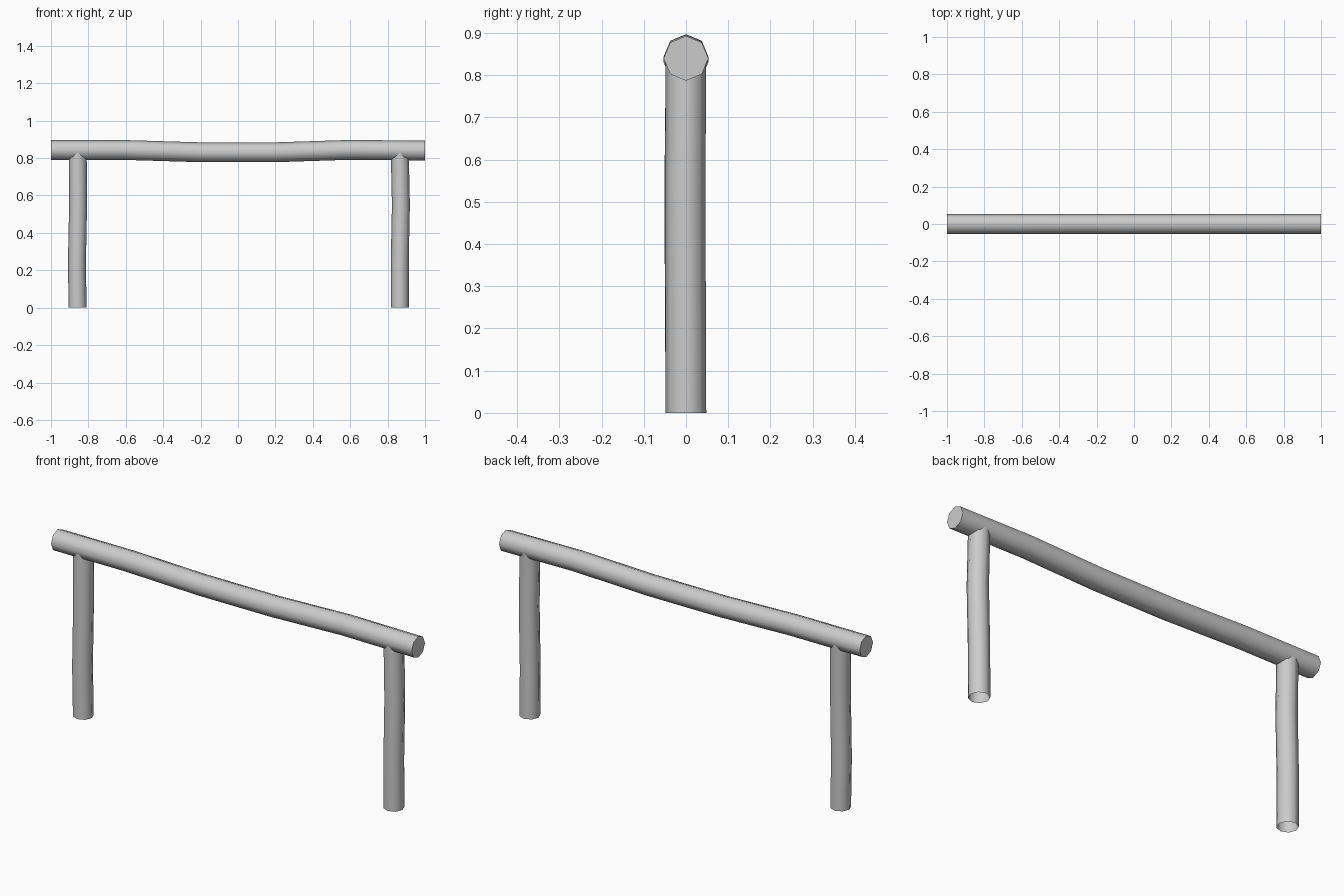
import bpy, bmesh, math
from mathutils import Vector

if "Cube" in bpy.data.objects:
    bpy.data.objects.remove(bpy.data.objects["Cube"])

SIDES = 8


def log(name, path, u, v, capped):
    """Eight-sided log: rings of (centre, radius) spanned by axes u and v."""
    bm = bmesh.new()
    rings = []
    for centre, r in path:
        ring = []
        for i in range(SIDES):
            a = 2 * math.pi * i / SIDES
            ring.append(bm.verts.new(Vector(centre) + r * (math.cos(a) * u + math.sin(a) * v)))
        rings.append(ring)
    for a, b in zip(rings, rings[1:]):
        for i in range(SIDES):
            j = (i + 1) % SIDES
            bm.faces.new((a[i], a[j], b[j], b[i]))
    if capped:
        bm.faces.new(rings[0][::-1])
        bm.faces.new(rings[-1])
    mesh = bpy.data.meshes.new(name)
    bm.to_mesh(mesh)
    bm.free()
    obj = bpy.data.objects.new(name, mesh)
    bpy.context.collection.objects.link(obj)
    bpy.ops.object.select_all(action='DESELECT')
    obj.select_set(True)
    bpy.context.view_layer.objects.active = obj
    bpy.ops.object.shade_smooth_by_angle(angle=math.radians(60))
    return obj


X, Y, Z = Vector((1, 0, 0)), Vector((0, 1, 0)), Vector((0, 0, 1))

# Sagging top rail with closed ends
rail = [(-1, 0.843), (-0.6, 0.843), (-0.2, 0.831), (0.2, 0.831), (0.6, 0.844), (1, 0.84)]
log("top_rail", [((x, 0, z), 0.053) for x, z in rail], Y, Z, True)

# Slightly crooked posts, open at the bottom, tops hidden in the rail
left = [(-0.858, 0, 0), (-0.861, -0.002, 0.25), (-0.855, -0.003, 0.55), (-0.857, 0, 0.83)]
right = [(0.865, 0, 0), (0.865, -0.001, 0.25), (0.871, -0.002, 0.55), (0.865, 0, 0.83)]
for name, path in (("left_post", left), ("right_post", right)):
    log(name, [(p, 0.048) for p in path], X, Y, False)
